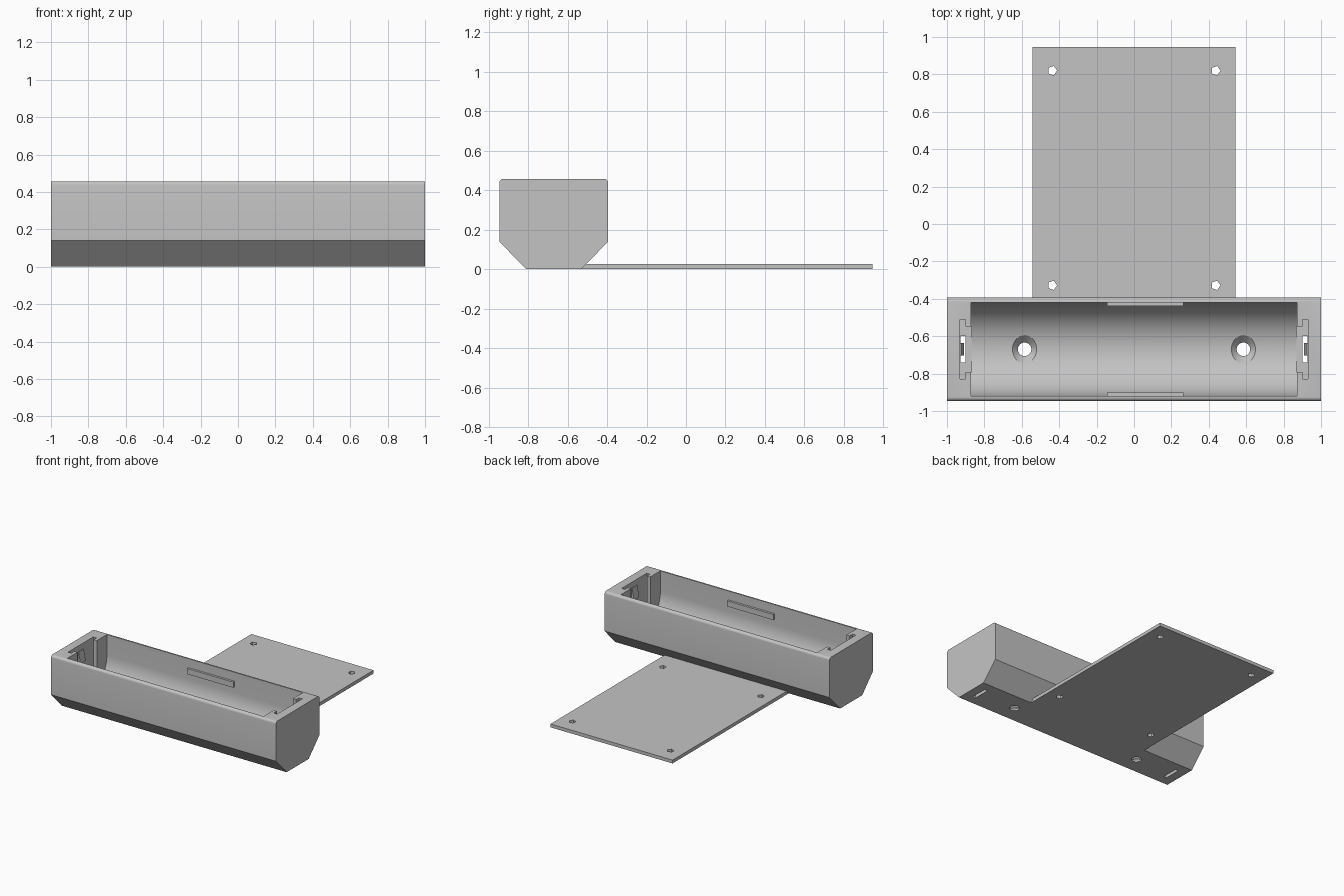
import bpy, bmesh, math
from mathutils import Matrix

cube = bpy.data.objects.get("Cube")
if cube:
    bpy.data.objects.remove(cube, do_unlink=True)

grey = bpy.data.materials.new("plain grey")
grey.use_nodes = True
colour = (0.55, 0.55, 0.55, 1)
grey.diffuse_color = colour
grey.node_tree.nodes["Principled BSDF"].inputs["Base Color"].default_value = colour

MID = -0.67      # centre line of the tray in y
TOP = 0.457      # tray height
FLOOR = 0.045    # lowest point of the cavity
R = 0.25         # cavity radius


def finish(name, bm):
    bmesh.ops.recalc_face_normals(bm, faces=bm.faces)
    mesh = bpy.data.meshes.new(name)
    bm.to_mesh(mesh)
    bm.free()
    mesh.materials.append(grey)
    obj = bpy.data.objects.new(name, mesh)
    bpy.context.collection.objects.link(obj)
    return obj


def extrude_x(name, profile, x0, x1):
    """Prism along x from a (y, z) profile."""
    bm = bmesh.new()
    face = bm.faces.new([bm.verts.new((x0, y, z)) for y, z in profile])
    new = bmesh.ops.extrude_face_region(bm, geom=[face])["geom"]
    verts = [v for v in new if isinstance(v, bmesh.types.BMVert)]
    bmesh.ops.translate(bm, verts=verts, vec=(x1 - x0, 0, 0))
    return finish(name, bm)


def box(name, x, y, z):
    x0, x1 = sorted(x)
    return extrude_x(name, [(y[0], z[0]), (y[1], z[0]), (y[1], z[1]), (y[0], z[1])], x0, x1)


def cone(name, x, y, z0, z1, r0, r1, sides):
    bm = bmesh.new()
    bmesh.ops.create_cone(bm, cap_ends=True, segments=sides, radius1=r0, radius2=r1,
                          depth=z1 - z0, matrix=Matrix.Translation((x, y, (z0 + z1) / 2)))
    return finish(name, bm)


def cut(target, cutter):
    cutter.hide_render = True
    mod = target.modifiers.new("cut", 'BOOLEAN')
    mod.operation = 'DIFFERENCE'
    mod.solver = 'EXACT'
    mod.object = cutter
    bpy.context.view_layer.objects.active = target
    bpy.ops.object.modifier_apply(modifier=mod.name)
    bpy.data.objects.remove(cutter, do_unlink=True)


def arc(cy, cz, r, start, end, steps):
    angles = [math.radians(start + (end - start) * i / steps) for i in range(steps + 1)]
    return [(cy + r * math.cos(a), cz + r * math.sin(a)) for a in angles]


# Tray body: chamfered underside, rounded top edges
half, rnd = 0.276, 0.02
profile = [(MID - half, 0.14), (MID - 0.14, 0), (MID + 0.14, 0), (MID + half, 0.14)]
profile += arc(MID + half - rnd, TOP - rnd, rnd, 0, 90, 5)
profile += arc(MID - half + rnd, TOP - rnd, rnd, 90, 180, 5)
tray = extrude_x("tray_body", profile, -1, 1)

# Round-bottomed cavity
cavity = arc(MID, FLOOR + R, R, 180, 360, 40) + [(MID + R, 0.6), (MID - R, 0.6)]
cut(tray, extrude_x("cavity_cutter", cavity, -0.872, 0.872))

for s in (-1, 1):
    # Contact slot, its opening to the cavity, and the slit through the floor
    cut(tray, box("slot_cutter", (s * 0.9, s * 0.93), (MID - 0.16, MID + 0.16), (FLOOR, 0.6)))
    cut(tray, box("neck_cutter", (s * 0.868, s * 0.91), (MID - 0.122, MID + 0.122), (FLOOR, 0.6)))
    cut(tray, box("slit_cutter", (s * 0.902, s * 0.928), (MID - 0.07, MID + 0.07), (-0.1, 0.1)))
    # Countersunk screw hole
    cut(tray, cone("screw_cutter", s * 0.585, MID, -0.1, 0.1, 0.036, 0.036, 32))
    cut(tray, cone("sink_cutter", s * 0.585, MID, 0.015, 0.095, 0.036, 0.112, 32))

bpy.ops.object.select_all(action='DESELECT')
tray.select_set(True)
bpy.context.view_layer.objects.active = tray
bpy.ops.object.shade_smooth_by_angle(angle=math.radians(30))

# Catch wedges on the outer walls of the slots
for s, side in ((-1, "right"), (1, "left")):
    bm = bmesh.new()
    section = [(0.935, 0.31), (0.909, 0.32), (0.925, 0.41), (0.935, 0.41)]
    face = bm.faces.new([bm.verts.new((s * x, MID - 0.033, z)) for x, z in section])
    new = bmesh.ops.extrude_face_region(bm, geom=[face])["geom"]
    bmesh.ops.translate(bm, vec=(0, 0.066, 0),
                        verts=[v for v in new if isinstance(v, bmesh.types.BMVert)])
    finish(side + "_contact_catch", bm)

# Retaining ridges along the long walls
for s, side in ((-1, "front"), (1, "back")):
    ys = sorted((MID + s * (R - 0.018), MID + s * (R + 0.005)))
    box(side + "_ridge", (-0.145, 0.265), ys, (0.34, 0.385))

# Thin mounting plate with five-sided corner holes
plate = box("mounting_plate", (-0.543, 0.543), (-0.53, 0.946), (0, 0.027))
for x in (-0.437, 0.437):
    for y in (-0.328, 0.82):
        hole = cone("hole_cutter", x, y, -0.1, 0.1, 0.026, 0.026, 5)
        # one corner of each hole points to +x
        hole.data.transform(Matrix.Translation((x, y, 0)) @ Matrix.Rotation(-math.pi / 2, 4, 'Z')
                            @ Matrix.Translation((-x, -y, 0)))
        cut(plate, hole)
